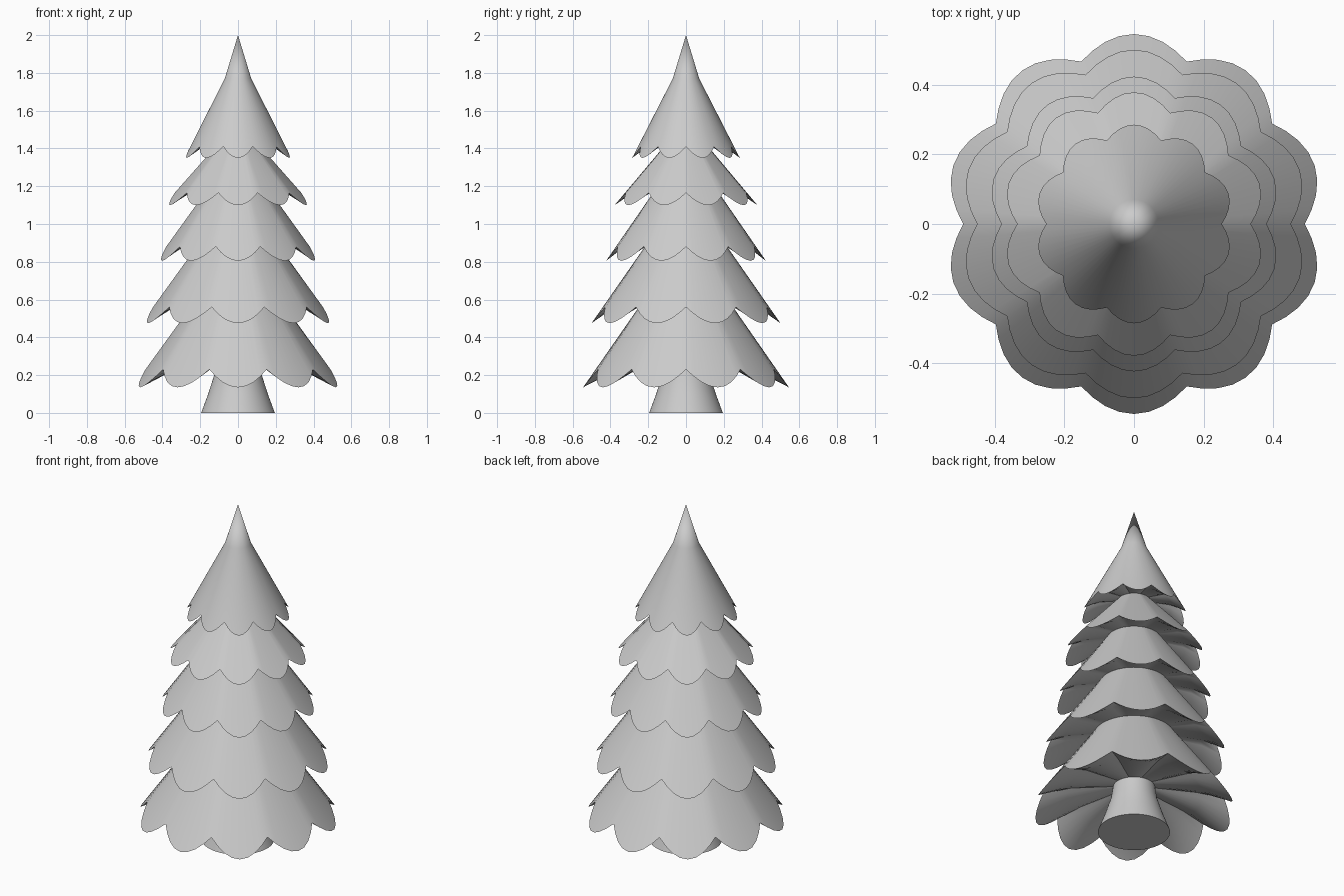
import bpy, bmesh, math

if "Cube" in bpy.data.objects:
    bpy.data.objects.remove(bpy.data.objects["Cube"])

LOBES, SEG = 10, 80      # ten scallops, eight steps each


def ring(bm, tip, notch):
    """Scalloped ring between tip (r, z) and notch (r, z); equal values give a circle."""
    verts = []
    for i in range(SEG):
        a = math.pi / 2 + 2 * math.pi * i / SEG
        w = abs(math.cos(LOBES / 2 * (a - math.pi / 2)))
        r = notch[0] + (tip[0] - notch[0]) * w
        z = notch[1] + (tip[1] - notch[1]) * w
        verts.append(bm.verts.new((r * math.cos(a), r * math.sin(a), z)))
    return verts


def loft(name, rings, cap_bottom=False, apex=None):
    """Skin rings from bottom/inside to top, with optional cap and point."""
    bm = bmesh.new()
    loops = [ring(bm, t, n) for t, n in rings]
    for lo, hi in zip(loops, loops[1:]):
        for i in range(SEG):
            j = (i + 1) % SEG
            bm.faces.new((lo[i], lo[j], hi[j], hi[i]))
    if cap_bottom:
        bm.faces.new(loops[0][::-1])
    if apex:
        top = bm.verts.new((0, 0, apex))
        for i in range(SEG):
            bm.faces.new((loops[-1][i], loops[-1][(i + 1) % SEG], top))
    mesh = bpy.data.meshes.new(name)
    bm.to_mesh(mesh)
    bm.free()
    ob = bpy.data.objects.new(name, mesh)
    bpy.context.collection.objects.link(ob)
    bpy.ops.object.select_all(action='DESELECT')
    bpy.context.view_layer.objects.active = ob
    ob.select_set(True)
    bpy.ops.object.shade_smooth_by_angle(angle=math.radians(35))
    return ob


# Flared trunk
trunk = [(0.195, 0), (0.158, 0.1), (0.126, 0.2), (0.113, 0.28)]
loft("trunk", [(p, p) for p in trunk], cap_bottom=True)

# Branch tiers: lobe tip, notch, and the ring where each meets the tier above
tiers = [
    ((0.545, 0.135), (0.490, 0.23), (0.222, 0.60)),
    ((0.500, 0.475), (0.450, 0.56), (0.190, 0.92)),
    ((0.423, 0.805), (0.380, 0.88), (0.150, 1.20)),
    ((0.378, 1.100), (0.335, 1.165), (0.092, 1.44)),
    ((0.285, 1.350), (0.252, 1.41), (0.070, 1.77)),
]


def inward(edge, inner):
    """Point on the hollowed underside between the edge and the inner ring."""
    return (edge[0] + (inner[0] - edge[0]) * 0.4,
            edge[1] + (inner[1] - edge[1]) * 0.62)


inner = trunk[-1]
for k, (tip, notch, top) in enumerate(tiers):
    rings = [(inner, inner),
             (inward(tip, inner), inward(notch, inner)),
             (tip, notch),
             (top, top)]
    loft(f"branch_tier_{k + 1}", rings, apex=2.0 if k == len(tiers) - 1 else None)
    inner = top
